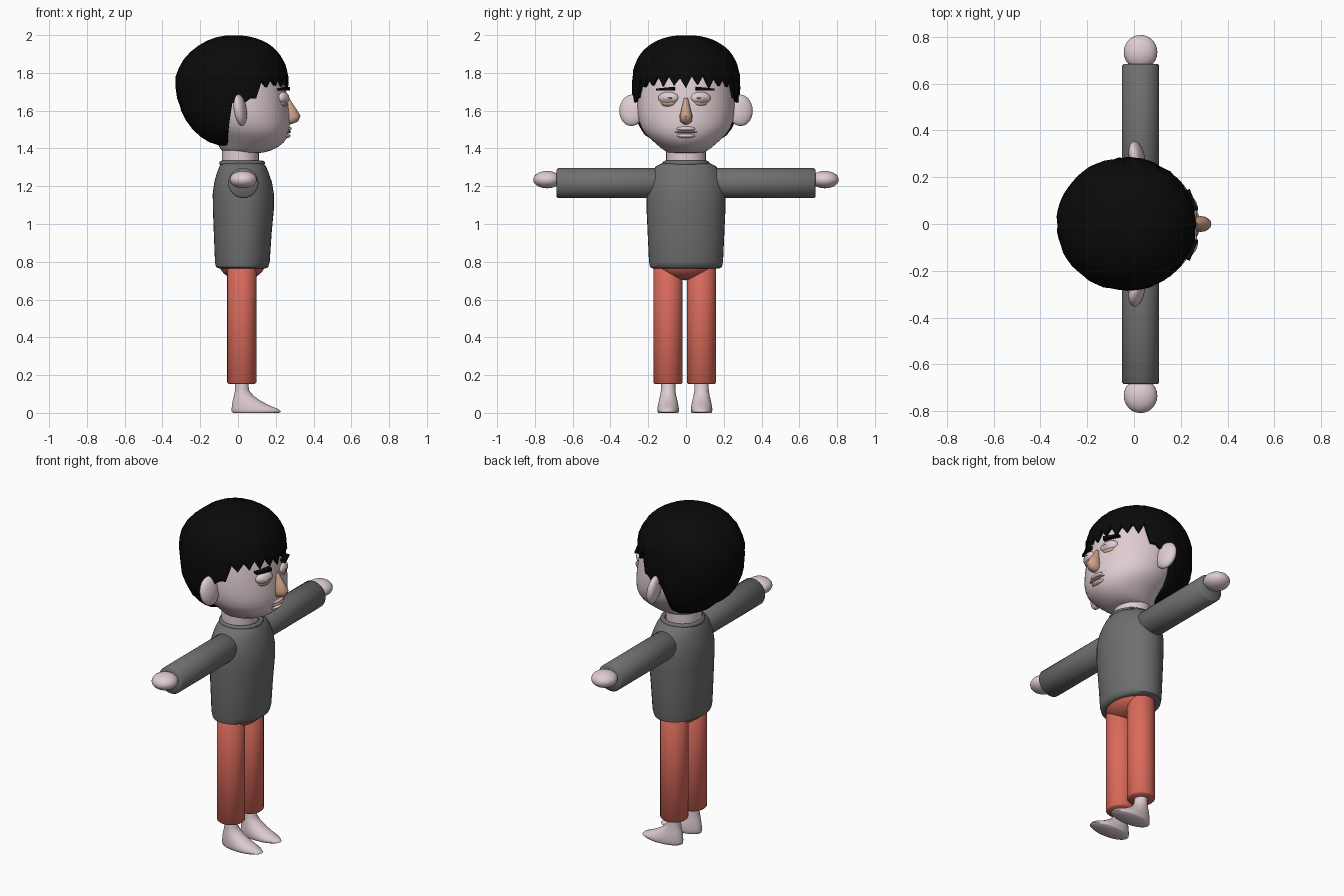
import bpy, bmesh, math, random
from mathutils import Matrix

if "Cube" in bpy.data.objects:
    bpy.data.objects.remove(bpy.data.objects["Cube"])

random.seed(4)


def material(name, rgb):
    m = bpy.data.materials.new(name)
    m.diffuse_color = (*rgb, 1)
    m.use_nodes = True
    m.node_tree.nodes["Principled BSDF"].inputs["Base Color"].default_value = m.diffuse_color
    return m


SKIN = material("pale_skin", (0.74, 0.61, 0.64))
NOSE = material("warm_skin", (0.63, 0.37, 0.26))
HAIR = material("black_hair", (0.003, 0.003, 0.003))
SWEATER = material("grey_sweater", (0.16, 0.16, 0.16))
PANTS = material("red_pants", (0.70, 0.145, 0.105))
EYE = material("eye_grey", (0.62, 0.56, 0.58))


def finish(name, bm, mat, rot=None, loc=(0, 0, 0), angle=50, subsurf=0):
    bmesh.ops.recalc_face_normals(bm, faces=bm.faces)
    mesh = bpy.data.meshes.new(name)
    bm.to_mesh(mesh)
    bm.free()
    mesh.materials.append(mat)
    ob = bpy.data.objects.new(name, mesh)
    bpy.context.collection.objects.link(ob)
    ob.location = loc
    if rot:
        ob.rotation_euler = [math.radians(a) for a in rot]
    if subsurf:
        ob.modifiers.new("Subdivision", 'SUBSURF').levels = subsurf
        ob.modifiers["Subdivision"].render_levels = subsurf
    bpy.ops.object.select_all(action='DESELECT')
    ob.select_set(True)
    bpy.context.view_layer.objects.active = ob
    bpy.ops.object.shade_smooth_by_angle(angle=math.radians(angle))
    return ob


def bridge(bm, rings):
    n = len(rings[0])
    for lo, hi in zip(rings, rings[1:]):
        for i in range(n):
            bm.faces.new((lo[i], lo[(i + 1) % n], hi[(i + 1) % n], hi[i]))


def loft(name, sections, mat, n=32, **kw):
    """Closed stack of ellipses; each section is (z, x_back, x_front, y_half)."""
    bm = bmesh.new()
    rings = []
    for z, xb, xf, ry in sections:
        ring = []
        for i in range(n):
            a = math.tau * i / n
            ring.append(bm.verts.new(((xb + xf) / 2 + (xf - xb) / 2 * math.cos(a),
                                      ry * math.sin(a), z)))
        rings.append(ring)
    bridge(bm, rings)
    bm.faces.new(rings[0])
    bm.faces.new(rings[-1])
    return finish(name, bm, mat, **kw)


def ball(name, loc, radii, mat, rot=None, u=24, v=14):
    bm = bmesh.new()
    bmesh.ops.create_uvsphere(bm, u_segments=u, v_segments=v, radius=1,
                              matrix=Matrix.Diagonal((*radii, 1)))
    return finish(name, bm, mat, rot=rot, loc=loc)


def tube(name, r, z0, z1, mat, **kw):
    b = 0.008
    return loft(name, [(z0, b - r, r - b, r - b), (z0 + b, -r, r, r),
                       (z1 - b, -r, r, r), (z1, b - r, r - b, r - b)], mat, **kw)


# Head and neck
loft("head", [(1.372, -0.06, 0.10, 0.08), (1.385, -0.09, 0.18, 0.115),
              (1.43, -0.11, 0.25, 0.165), (1.48, -0.15, 0.272, 0.225),
              (1.54, -0.20, 0.278, 0.252), (1.62, -0.23, 0.268, 0.262),
              (1.72, -0.26, 0.256, 0.255), (1.82, -0.26, 0.235, 0.24),
              (1.90, -0.20, 0.17, 0.18), (1.95, -0.10, 0.07, 0.08)], SKIN, subsurf=1)
loft("neck", [(1.28, -0.085, 0.11, 0.105), (1.42, -0.085, 0.11, 0.105)], SKIN)

# Hair: a shell around the skull with a jagged fringe and a full back
CX, CZ, COLS, ROWS = -0.03, 1.75, 56, 16


def hem(i, deg):
    """Height of the hair edge at a column, by angle away from the face."""
    if deg < 64:
        return (1.775 if i % 2 else 1.725) + random.uniform(-0.012, 0.012)
    if deg < 74:
        return 1.665
    if deg < 94:
        return 1.64
    if deg < 98:
        return 1.47
    return 1.415


def hair_radius(c, s, t):
    """Fraction of full width at normalised height t."""
    side = abs(s)
    if t >= 0:
        p = 2.25 if c > 0 else 1.85 + 0.4 * side
    else:
        p = 1.85 + 1.15 * side
    return max(0.0, 1 - abs(t) ** p) ** (1 / p)


bm = bmesh.new()
cols = []
for i in range(COLS):
    a = math.tau * i / COLS
    c, s = math.cos(a), math.sin(a)
    deg = math.degrees(min(a, math.tau - a))
    t_end = (hem(i, deg) - CZ) / (0.25 if hem(i, deg) > CZ else 0.34)
    e0, e1 = math.radians(84), math.asin(max(-1, min(1, t_end)))
    col = []
    for j in range(ROWS):
        t = math.sin(e0 + (e1 - e0) * j / (ROWS - 1))
        w = hair_radius(c, s, t) * random.uniform(0.99, 1.012)
        rx = 0.295 if c > 0 else 0.302
        col.append((CX + rx * c * w, 0.285 * s * w, CZ + t * (0.25 if t > 0 else 0.34)))
    # turn the edge inward so the shell has thickness
    x, y, z = col[-1]
    col.append((CX + (x - CX) * 0.86, y * 0.86, z + 0.005))
    cols.append([bm.verts.new(p) for p in col])
rings = [list(r) for r in zip(*cols)]
bridge(bm, rings)
bm.faces.new(rings[0])
finish("hair", bm, HAIR, angle=30)

# Nose
loft("nose", [(1.528, 0.24, 0.28, 0.014), (1.542, 0.24, 0.318, 0.031),
              (1.572, 0.24, 0.331, 0.034), (1.61, 0.24, 0.308, 0.024),
              (1.668, 0.24, 0.27, 0.010)], NOSE, n=16)

# Mouth
ball("mouth", (0.257, 0, 1.487), (0.025, 0.062, 0.007), NOSE)
ball("lower_lip", (0.247, 0, 1.467), (0.032, 0.05, 0.013), SKIN)
ball("upper_lip", (0.255, 0, 1.505), (0.029, 0.055, 0.014), SKIN)

for side, label in ((1, "left"), (-1, "right")):
    # Face details
    ball(label + "_ear", (0.012, side * 0.287, 1.602), (0.032, 0.068, 0.084), SKIN,
         rot=(0, -8, side * 12))
    y = side * 0.085 - 0.008
    ball(label + "_eye_bag", (0.238, y, 1.642), (0.022, 0.042, 0.022), NOSE, rot=(0, 0, side * 18))
    ball(label + "_eyelid", (0.238, y, 1.667), (0.030, 0.056, 0.033), SKIN, rot=(0, 0, side * 18))
    ball(label + "_eye", (0.244, y, 1.665), (0.027, 0.043, 0.020), EYE, rot=(0, 0, side * 18))
    ball(label + "_pupil_slit", (0.266, y, 1.667), (0.006, 0.022, 0.0035), HAIR,
         rot=(0, 0, side * 15), u=12, v=8)
    bm = bmesh.new()
    bmesh.ops.create_cube(bm, size=1, matrix=Matrix.Diagonal((0.035, 0.095, 0.02, 1)))
    for v in bm.verts:  # taper the outer end
        if v.co.y * side > 0:
            v.co.z = v.co.z * 0.5 - 0.004
    finish(label + "_eyebrow", bm, HAIR, rot=(0, 0, side * 22),
           loc=(0.24, side * 0.103 - 0.004, 1.716), angle=30)

    # Arms and hands
    tube(label + "_sleeve", 0.08, 0.05, 0.685, SWEATER, rot=(-90 * side, 0, 0),
         loc=(0.028, 0, 1.217))
    ball(label + "_hand", (0.028, side * 0.735, 1.235), (0.072, 0.074, 0.046), SKIN)

    # Legs and feet
    y = side * 0.0885 - 0.006
    tube(label + "_trouser_leg", 0.077, 0.152, 0.82, PANTS, loc=(0.02, y, 0))
    loft(label + "_foot", [(0.0, -0.025, 0.215, 0.052), (0.006, -0.033, 0.227, 0.056),
                           (0.02, -0.034, 0.215, 0.057), (0.04, -0.032, 0.165, 0.054),
                           (0.065, -0.028, 0.118, 0.049), (0.09, -0.022, 0.083, 0.043),
                           (0.12, -0.016, 0.058, 0.038), (0.20, -0.014, 0.052, 0.037)],
         SKIN, loc=(0, y, 0), angle=60)

# Torso, collar and hips
loft("sweater_body", [(0.765, -0.10, 0.145, 0.175), (0.772, -0.117, 0.16, 0.19),
                      (0.80, -0.122, 0.168, 0.196), (0.95, -0.128, 0.178, 0.203),
                      (1.08, -0.133, 0.19, 0.209), (1.16, -0.134, 0.19, 0.209),
                      (1.22, -0.126, 0.18, 0.20), (1.27, -0.112, 0.163, 0.183),
                      (1.305, -0.098, 0.148, 0.16), (1.322, -0.09, 0.135, 0.125)],
     SWEATER, n=40)
bm = bmesh.new()
tor = []
for k in range(9):
    b = math.tau * k / 8
    r = 0.108 + 0.014 * math.cos(b)
    tor.append([(0.022 + r * 1.0 * math.cos(math.tau * i / 32), r * 1.02 * math.sin(math.tau * i / 32),
                 1.322 + 0.013 * math.sin(b)) for i in range(32)])
rings = [[bm.verts.new(p) for p in ring] for ring in tor[:8]]
bridge(bm, rings + [rings[0]])
finish("sweater_collar", bm, SWEATER)
ball("hips", (0.022, -0.005, 0.80), (0.125, 0.165, 0.098), PANTS)
